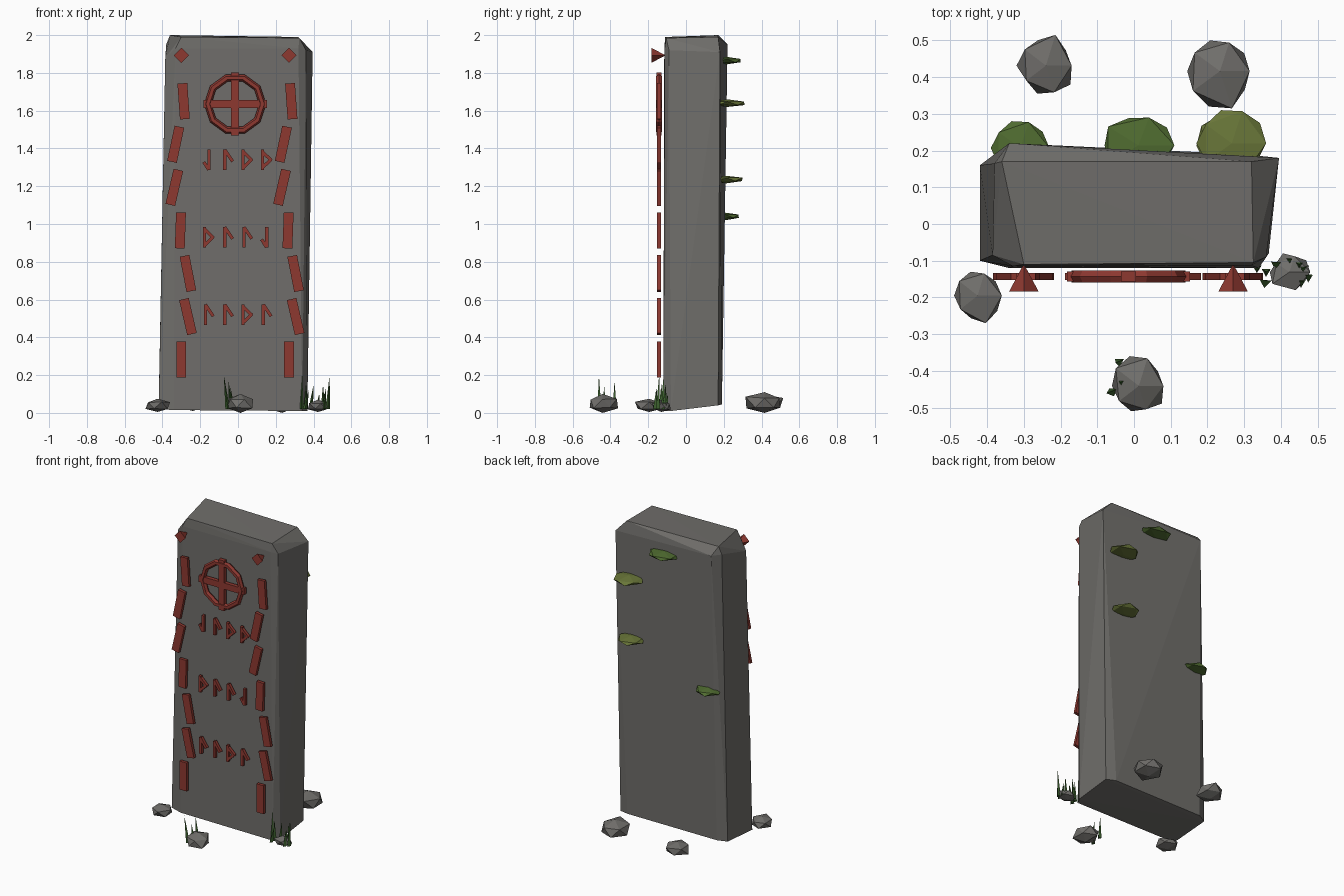
import bpy, bmesh, math, random
from mathutils import Vector, Matrix

if "Cube" in bpy.data.objects:
    bpy.data.objects.remove(bpy.data.objects["Cube"])

random.seed(4)


def material(name, rgb):
    m = bpy.data.materials.new(name)
    m.diffuse_color = (*rgb, 1)
    m.use_nodes = True
    m.node_tree.nodes["Principled BSDF"].inputs["Base Color"].default_value = m.diffuse_color
    return m


STONE = material("stone", (0.16, 0.155, 0.145))
RED = material("red_paint", (0.27, 0.04, 0.03))
MOSS = material("moss", (0.08, 0.15, 0.03))
OLIVE = material("olive_moss", (0.14, 0.18, 0.04))
GRASS = material("grass", (0.05, 0.13, 0.03))


def finish(name, bm, mat):
    bmesh.ops.recalc_face_normals(bm, faces=bm.faces[:])
    me = bpy.data.meshes.new(name)
    bm.to_mesh(me)
    bm.free()
    me.materials.append(mat)
    ob = bpy.data.objects.new(name, me)
    bpy.context.collection.objects.link(ob)
    return ob


def hull(name, points, mat):
    bm = bmesh.new()
    for p in points:
        bm.verts.new(p)
    res = bmesh.ops.convex_hull(bm, input=bm.verts[:])
    junk = {g for g in res["geom_interior"] + res["geom_unused"]
            if isinstance(g, bmesh.types.BMVert)}
    bmesh.ops.delete(bm, geom=list(junk), context="VERTS")
    return finish(name, bm, mat)


def add_bar(bm, x, z, width, length, tilt, depth=0.02, y=-0.143):
    """Flat bar facing the front; positive tilt leans its top to +x."""
    mat = (Matrix.Translation((x, y, z)) @ Matrix.Rotation(tilt, 4, "Y")
           @ Matrix.Diagonal((width, depth, length, 1)))
    bmesh.ops.create_cube(bm, size=1, matrix=mat)


def add_stroke(bm, a, b, width=0.017):
    """Bar running between two (x, z) points."""
    dx, dz = b[0] - a[0], b[1] - a[1]
    add_bar(bm, (a[0] + b[0]) / 2, (a[1] + b[1]) / 2, width,
            math.hypot(dx, dz) + width * 0.5, math.atan2(dx, dz))


def lump(name, lo, hi, mat, jitter):
    """Irregular low-poly lump filling the box lo..hi."""
    bm = bmesh.new()
    bmesh.ops.create_icosphere(bm, subdivisions=1, radius=1)
    pts = [v.co * random.uniform(1 - jitter, 1) for v in bm.verts]
    bm.free()
    mn = [min(p[i] for p in pts) for i in range(3)]
    mx = [max(p[i] for p in pts) for i in range(3)]
    fit = [[lo[i] + (p[i] - mn[i]) / (mx[i] - mn[i]) * (hi[i] - lo[i])
            for i in range(3)] for p in pts]
    return hull(name, fit, mat)


# Standing slab with chipped corners
hull("standing_slab", [
    (-0.36, 0.17, 2.0), (-0.30, -0.11, 1.99), (0.325, -0.105, 1.985), (0.32, 0.17, 1.99),
    (-0.34, 0.22, 1.95), (0.395, 0.18, 1.91), (0.36, -0.09, 1.92),
    (-0.385, -0.085, 1.88), (-0.38, 0.165, 1.95), (-0.33, -0.115, 1.93), (0.32, -0.113, 1.93),
    (-0.42, -0.10, 0.02), (-0.34, -0.12, 0.015), (0.34, -0.12, 0.01),
    (0.367, -0.08, 0.01), (0.365, 0.17, 0.04), (0.30, 0.19, 0.045),
    (-0.42, 0.16, 0.04), (-0.36, 0.19, 0.045)], STONE)

# Wavy borders of painted bars: x, z, lean in degrees
bm = bmesh.new()
for i, (x, lean) in enumerate([(-0.288, -4), (-0.33, 12), (-0.337, 13), (-0.305, 2),
                               (-0.265, -11), (-0.265, -13), (-0.30, 0)]):
    for shift in (0, 0.57):
        add_bar(bm, x + shift, 1.65 - 0.228 * i, 0.052, 0.19, math.radians(lean))
finish("border_bars", bm, RED)

# Ring ornament with its crossbars
bpy.ops.mesh.primitive_torus_add(major_segments=10, minor_segments=6, major_radius=0.145,
                                 minor_radius=0.019, location=(-0.015, -0.143, 1.635),
                                 rotation=(math.pi / 2, 0, 0))
ring = bpy.context.object
ring.name = "ring"
ring.data.materials.append(RED)
bm = bmesh.new()
for tilt in (0, math.pi / 2):
    add_bar(bm, -0.015, 1.635, 0.042, 0.335, tilt, depth=0.026)
finish("ring_crossbars", bm, RED)

# Rows of abstract stroke marks: each is a stem plus slanted strokes
BRANCHES = {
    "hook": [((-0.013, 0.05), (0.024, -0.005))],
    "wedge": [((-0.02, 0.042), (0.024, 0.0)), ((0.024, 0.0), (-0.02, -0.042))],
    "barb": [((0.0, -0.05), (-0.022, -0.015))],
}
STEM = {"hook": -0.015, "wedge": -0.02, "barb": 0.003}
bm = bmesh.new()
for z, row in [(1.34, ("barb", "hook", "wedge", "wedge")),
               (0.93, ("wedge", "hook", "hook", "barb")),
               (0.52, ("hook", "hook", "wedge", "hook"))]:
    for i, kind in enumerate(row):
        x = -0.157 + 0.102 * i
        add_stroke(bm, (x + STEM[kind], z - 0.05), (x + STEM[kind], z + 0.05))
        for a, b in BRANCHES[kind]:
            add_stroke(bm, (x + a[0], z + a[1]), (x + b[0], z + b[1]))
finish("carved_marks", bm, RED)

# Pyramid studs near the top, points against the stone
bm = bmesh.new()
for x in (-0.30, 0.27):
    bmesh.ops.create_cone(bm, cap_ends=True, segments=4, radius1=0.04, radius2=0, depth=0.075,
                          matrix=Matrix.Translation((x, -0.146, 1.893))
                          @ Matrix.Rotation(-math.pi / 2, 4, "X"))
bmesh.ops.remove_doubles(bm, verts=bm.verts[:], dist=1e-5)
finish("pyramid_studs", bm, RED)

# Moss shelves growing from the back: x range, y limit, z, material
for i, (x0, x1, y, z, mat) in enumerate([
        (-0.08, 0.11, 0.29, 1.865, MOSS), (0.17, 0.36, 0.31, 1.64, OLIVE),
        (0.17, 0.34, 0.30, 1.235, OLIVE), (-0.39, -0.23, 0.28, 1.04, MOSS)]):
    lump(f"moss_shelf_{i + 1}", (x0, 0.13, z - 0.02), (x1, y, z + 0.02), mat, 0.15)

# Rocks scattered around the base
for i, (lo, hi) in enumerate([
        ((-0.49, -0.27, 0.005), (-0.36, -0.13, 0.075)),
        ((-0.06, -0.51, 0.0), (0.08, -0.36, 0.10)),
        ((0.37, -0.18, 0.005), (0.48, -0.08, 0.07)),
        ((-0.32, 0.355, 0.01), (-0.17, 0.515, 0.095)),
        ((0.145, 0.315, 0.0), (0.315, 0.50, 0.11))]):
    lump(f"rock_{i + 1}", lo, hi, STONE, 0.25)

# Grass blades: base x, y, tip height, sideways lean
bm = bmesh.new()
for x, y, h, lean in [
        (-0.04, -0.375, 0.17, -0.01), (-0.055, -0.455, 0.20, -0.02), (-0.03, -0.43, 0.14, -0.01),
        (0.335, -0.12, 0.20, 0.005), (0.36, -0.13, 0.16, 0.0), (0.385, -0.11, 0.15, 0.015),
        (0.355, -0.16, 0.12, 0.02), (0.42, -0.10, 0.10, 0.01), (0.45, -0.11, 0.15, 0.0),
        (0.455, -0.16, 0.13, 0.01), (0.475, -0.145, 0.20, 0.01), (0.465, -0.12, 0.11, -0.01)]:
    base = [bm.verts.new((x + 0.014 * math.cos(a), y + 0.014 * math.sin(a), 0.02))
            for a in (0.5 + k * math.tau / 3 for k in range(3))]
    tip = bm.verts.new((x + lean, y + lean * 0.3, h))
    bm.faces.new(base)
    for k in range(3):
        bm.faces.new((base[k], base[(k + 1) % 3], tip))
finish("grass_blades", bm, GRASS)
